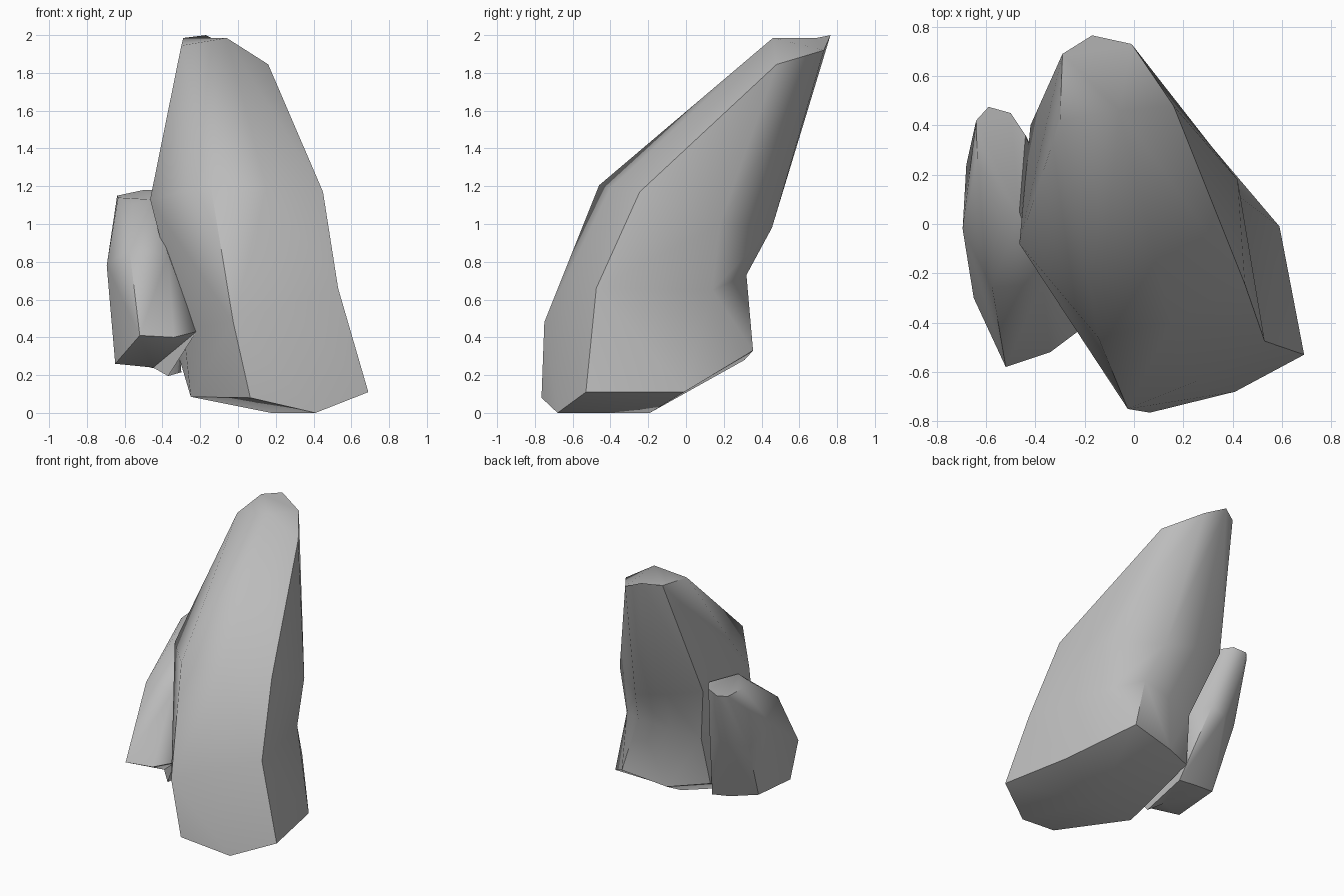
import bpy
import bmesh
import math
from mathutils import Vector

# Remove the default cube only
default_cube = bpy.data.objects.get("Cube")
if default_cube:
    bpy.data.objects.remove(default_cube, do_unlink=True)


def make_material(name, colour):
    material = bpy.data.materials.new(name)
    material.use_nodes = True
    material.diffuse_color = colour
    material.node_tree.nodes["Principled BSDF"].inputs["Base Color"].default_value = colour
    return material


def add_facet(bm, a, b, c, d):
    """Split a bent facet along the diagonal that bulges outwards."""
    outward = (c.co - a.co).cross(d.co - b.co)
    if (a.co + c.co - b.co - d.co).dot(outward) > 0:
        bm.faces.new((a, b, c))
        bm.faces.new((a, c, d))
    else:
        bm.faces.new((a, b, d))
        bm.faces.new((b, c, d))


def make_rock(name, columns, material, floor_height):
    """Loft a faceted rock from vertical ridges, listed counter-clockwise from above."""
    mesh = bpy.data.meshes.new(name)
    bm = bmesh.new()
    ridges = [[bm.verts.new(Vector(point)) for point in column] for column in columns]

    # Side facets between each ridge and its neighbour
    for index, ridge in enumerate(ridges):
        neighbour = ridges[(index + 1) % len(ridges)]
        for level in range(len(ridge) - 1):
            add_facet(bm, ridge[level], neighbour[level],
                      neighbour[level + 1], ridge[level + 1])

    # Top cap, and an underside that swells to one low point
    bm.faces.new([ridge[-1] for ridge in ridges])
    underside = bm.faces.new([ridge[0] for ridge in reversed(ridges)])
    centre = bmesh.ops.poke(bm, faces=[underside])["verts"][0]
    centre.co.z = floor_height

    # Ridges that share a tip are welded together
    bmesh.ops.remove_doubles(bm, verts=bm.verts[:], dist=0.001)
    bmesh.ops.recalc_face_normals(bm, faces=bm.faces[:])
    bm.to_mesh(mesh)
    bm.free()

    rock = bpy.data.objects.new(name, mesh)
    bpy.context.scene.collection.objects.link(rock)
    mesh.materials.append(material)
    bpy.ops.object.select_all(action="DESELECT")
    rock.select_set(True)
    bpy.context.view_layer.objects.active = rock
    bpy.ops.object.shade_smooth_by_angle(angle=math.radians(50))
    return rock


stone_grey = make_material("stone grey", (0.5, 0.5, 0.5, 1))

# Tall leaning rock: each ridge runs from the base to the tip
right_tip = (-.3, .42, 1.945)
left_tip = (-.01, .73, 1.92)
front_face = [(.41, -.68, 0), (.25, -.64, .57), (.15, -.4, 1.19), (-.06, .46, 1.985)]
front_left_ridge = [(.69, -.53, .11), (.53, -.475, .66), (.45, -.245, 1.17), (.16, .48, 1.845)]
left_ridge = [(.59, -.01, .11), (.39, .14, .65), (.42, .18, 1), left_tip]
back_left_ridge = [(.28, .355, .33), (.17, .32, .73), (.1, .455, .98), left_tip]
back_face = [(-.06, .31, .28), (-.07, .28, .7), (-.16, .46, 1.05), (-.17, .765, 2)]
back_right_ridge = [(-.32, .17, .32), (-.29, .235, .67), (-.42, .4, 1.12), (-.29, .69, 1.985)]
right_ridge = [(-.25, -.33, .085), (-.29, -.33, .45), (-.465, -.08, 1.13), right_tip]
front_right_ridge = [(.065, -.765, .08), (-.025, -.75, .48), (-.145, -.46, 1.205), right_tip]
make_rock("tall_rock",
          [front_face, front_left_ridge, left_ridge, back_left_ridge,
           back_face, back_right_ridge, right_ridge, front_right_ridge],
          stone_grey, 0)

# Short rock leaning against the right side; its inner ridges sink into the tall rock
inner_tip = (-.44, .36, 1.18)
front_ridge = [(-.52, -.58, .41), (-.575, -.26, .87), (-.56, .05, 1.1)]
inner_front_ridge = [(-.34, -.52, .4), (-.37, -.24, .84), (-.465, .05, 1.13)]
inner_ridge = [(-.22, -.43, .43), (-.32, -.05, .8), inner_tip]
inner_low_ridge = [(-.37, -.3, .195), (-.33, .1, .75), inner_tip]
inner_back_ridge = [(-.3, .12, .215), (-.42, .32, .75), (-.5, .45, 1.18)]
outer_back_ridge = [(-.44, .11, .235), (-.55, .3, .73), (-.59, .475, 1.16)]
outer_ridge = [(-.64, .06, .28), (-.68, .24, .73), (-.64, .42, 1.15)]
outer_front_ridge = [(-.65, -.3, .26), (-.695, -.02, .78), (-.635, .24, 1.14)]
make_rock("short_rock",
          [front_ridge, inner_front_ridge, inner_ridge, inner_low_ridge,
           inner_back_ridge, outer_back_ridge, outer_ridge, outer_front_ridge],
          stone_grey, .24)
